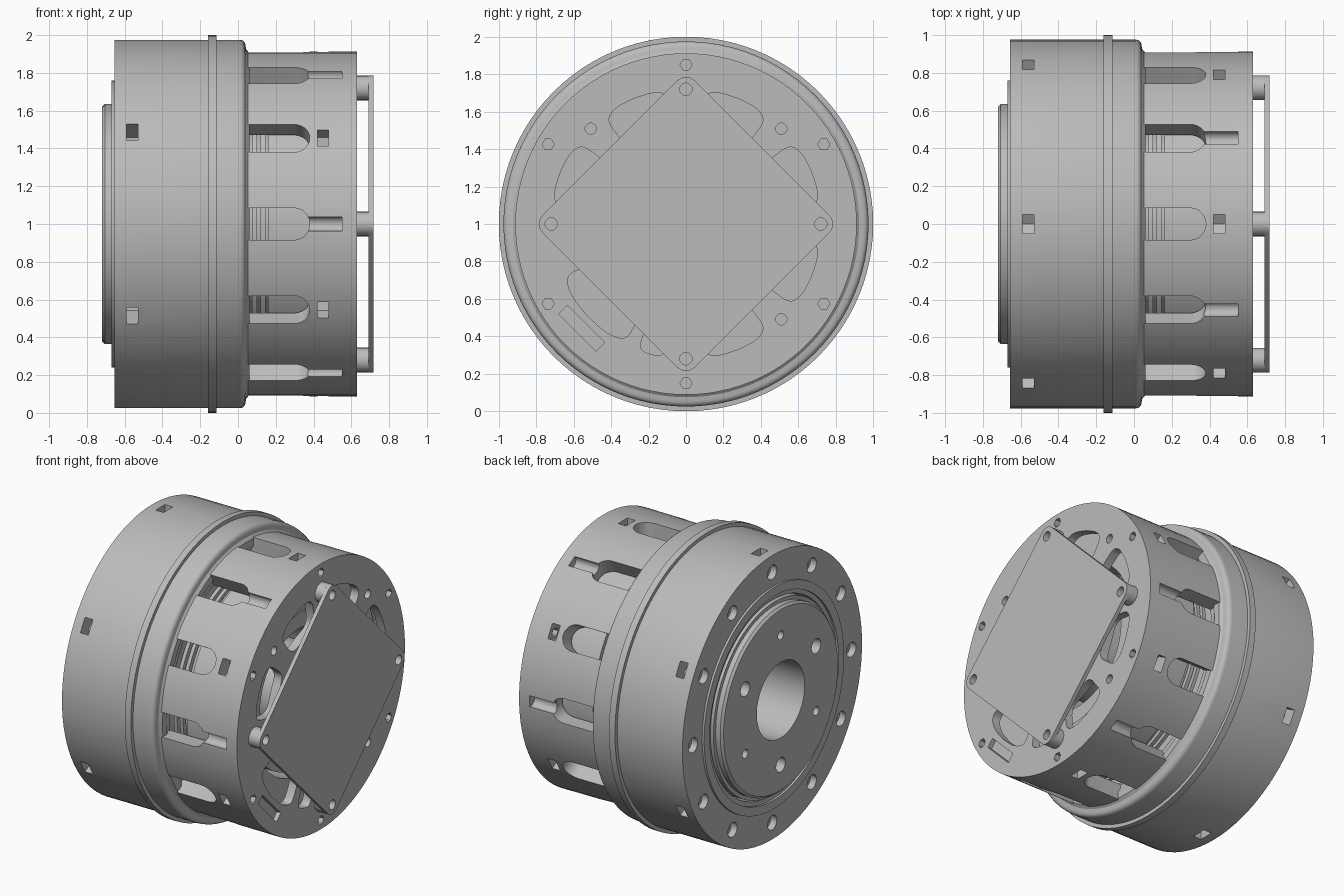
import bpy, bmesh
from math import sin, cos, pi, radians, copysign
from mathutils import Matrix

if "Cube" in bpy.data.objects:
    bpy.data.objects.remove(bpy.data.objects["Cube"])

grey = bpy.data.materials.new("plain_grey")
grey.use_nodes = True
grey.diffuse_color = (0.5, 0.5, 0.5, 1)
grey.node_tree.nodes["Principled BSDF"].inputs["Base Color"].default_value = (0.5, 0.5, 0.5, 1)

CENTRE = Matrix.Translation((0, 0, 1))          # the main axis runs along x at z = 1
AXIAL = Matrix(((0, 0, 1, 0), (1, 0, 0, 0), (0, 1, 0, 0), (0, 0, 0, 1)))


def turn(deg):
    return Matrix.Rotation(radians(deg), 4, 'X')


def polar(r, deg):
    return r * cos(radians(deg)), r * sin(radians(deg))


def circle(r, at=(0, 0), n=20):
    return [(at[0] + r * cos(2 * pi * i / n), at[1] + r * sin(2 * pi * i / n)) for i in range(n)]


def kidney(r0, r1, centre, half):
    """Curved window with rounded corners."""
    def soft(v):
        return copysign(abs(v) ** 0.5, v)
    out = []
    for i in range(36):
        t = 2 * pi * i / 36
        out.append(polar((r0 + r1) / 2 + (r1 - r0) / 2 * soft(cos(t)), centre + half * soft(sin(t))))
    return out


def prism(bm, pts, lo, hi, frame):
    """Extrude a flat outline from lo to hi along the frame's third axis."""
    rings = [[bm.verts.new(frame @ Matrix.Translation((u, v, w)).to_translation()) for u, v in pts]
             for w in (lo, hi)]
    n = len(pts)
    faces = [bm.faces.new(rings[0][::-1]), bm.faces.new(rings[1])]
    for i in range(n):
        j = (i + 1) % n
        faces.append(bm.faces.new((rings[0][i], rings[0][j], rings[1][j], rings[1][i])))
    bmesh.ops.recalc_face_normals(bm, faces=faces)


def finish(name, bm):
    bmesh.ops.recalc_face_normals(bm, faces=bm.faces)
    bm.transform(CENTRE)
    me = bpy.data.meshes.new(name)
    bm.to_mesh(me)
    bm.free()
    me.materials.append(grey)
    ob = bpy.data.objects.new(name, me)
    bpy.context.collection.objects.link(ob)
    return ob


def lathe(name, profile, seg=96):
    """Spin a closed (x, radius) profile about the main axis."""
    bm = bmesh.new()
    rings = [[bm.verts.new((x, *polar(r, 360 * s / seg))) for x, r in profile] for s in range(seg)]
    n = len(profile)
    for s in range(seg):
        a, b = rings[s], rings[(s + 1) % seg]
        for i in range(n):
            j = (i + 1) % n
            bm.faces.new((a[i], a[j], b[j], b[i]))
    return finish(name, bm)


def tube(name, x0, x1, r0, r1):
    return lathe(name, [(x0, r0), (x0, r1), (x1, r1), (x1, r0)])


def activate(ob):
    bpy.ops.object.select_all(action='DESELECT')
    ob.select_set(True)
    bpy.context.view_layer.objects.active = ob


def cut(ob, bm):
    cutter = finish("cutter", bm)
    cutter.hide_render = True
    mod = ob.modifiers.new("cuts", 'BOOLEAN')
    mod.operation, mod.solver, mod.use_self, mod.object = 'DIFFERENCE', 'EXACT', True, cutter
    activate(ob)
    bpy.ops.object.modifier_apply(modifier=mod.name)
    bpy.data.objects.remove(cutter)


def nut_pockets(bm, x):
    outline = [(-.05, 1.1), (-.05, .83), (0, .8), (.05, .83), (.05, 1.1)]
    for k in range(6):
        prism(bm, outline, x, x + .06, turn(60 * k) @ AXIAL)


# Gear housing with rounded rear lip, bolt holes and nut pockets
lip = [(.01 + .03 * sin(t * pi / 8), .945 + .03 * cos(t * pi / 8)) for t in range(5)]
housing = lathe("gear_housing", [(-.655, .67), (-.655, .975)] + lip +
                [(.043, .925), (.06, .905), (.06, .86), (0, .76), (-.55, .76), (-.55, .67)])
bm = bmesh.new()
nut_pockets(bm, -.59)
for k in range(12):
    at = polar(.86, 30 * k)
    prism(bm, circle(.05, at), -.7, -.61, AXIAL)
    prism(bm, circle(.028, at), -.62, -.4, AXIAL)
cut(housing, bm)
tube("flange_ring", -.16, -.115, .95, 1.0)
tube("bearing_ring", -.67, -.6, .7, .76)

# Output disc with bore and alternating large and small bolt holes
disc = lathe("output_disc", [(-.72, .26), (-.72, .62), (-.705, .635), (-.67, .635),
                             (-.67, .66), (-.5, .66), (-.4, .4), (-.4, .26)])
bm = bmesh.new()
for k in range(6):
    prism(bm, circle(.05 if k % 2 else .03, polar(.445, 90 + 60 * k)), -.8, -.6, AXIAL)
cut(disc, bm)

# Rear shell with closed end plate
shell = lathe("rear_shell", [(.02, .8), (.02, .912), (.63, .912), (.63, .2), (.57, .2), (.57, .8)])
bm = bmesh.new()
slot = [(.04, -.085)] + [(.295 + .085 * cos(t), .085 * sin(t))
                         for t in [pi * (i / 12 - .5) for i in range(13)]] + [(.04, .085)]
for k in range(12):
    prism(bm, slot, .7, 1.1, turn(30 * k))
    if k % 2:
        prism(bm, circle(.04, (0, .9)), .3, .55, turn(30 * k) @ AXIAL)
nut_pockets(bm, .42)
for k in range(6):
    prism(bm, circle(.032, polar(.85, 90 + 60 * k), 6), .47, .7, AXIAL)
for k in range(8):
    if k not in (4, 5):
        prism(bm, kidney(.5, .725, 22.5 + 45 * k, 15), .5, .7, AXIAL)
for k in range(4):
    if k != 2:
        prism(bm, circle(.03, polar(.72, 45 + 90 * k)), .5, .7, AXIAL)
# Cable window and connector slot
prism(bm, kidney(.52, .72, 223, 20), .5, .7, AXIAL)
prism(bm, kidney(.5, .72, 255, 6), .5, .7, AXIAL)
prism(bm, [(-.14, .755), (.14, .755), (.14, .82), (-.14, .82)], .6, .7, turn(135) @ AXIAL)
cut(shell, bm)

# Square control board with rounded corners, on four standoffs
bm = bmesh.new()
outline = []
for k in range(4):
    cy, cz = polar(.72, 90 * k)
    for i in range(9):
        dy, dz = polar(.065, 90 * k - 45 + 90 * i / 8)
        outline.append((cy + dy, cz + dz))
prism(bm, outline, .69, .717, AXIAL)
board = finish("control_board", bm)
holes = bmesh.new()
for k in range(4):
    prism(holes, circle(.033, polar(.72, 90 * k)), .6, .8, AXIAL)
cut(board, holes)
for k in range(4):
    bm = bmesh.new()
    prism(bm, circle(.065, polar(.72, 90 * k), 24), .625, .69, AXIAL)
    post = finish("standoff", bm)
    hole = bmesh.new()
    prism(hole, circle(.033, polar(.72, 90 * k)), .65, .8, AXIAL)
    cut(post, hole)

# Inner parts seen through the windows
tube("stator", .16, .5, .56, .78)
for i in range(3):
    tube("winding_ring", .03 + .045 * i, .055 + .045 * i, .58, .74)
tube("rotor", .06, .46, .42, .53)
tube("rotor_hub", -.3, .52, .12, .3)
tube("inner_plate", -.3, -.24, .12, .76)

# Toothed sun gear inside the bore
bm = bmesh.new()
prism(bm, [polar(.13 if i % 4 < 2 else .095, 360 * i / 56) for i in range(56)], -.45, -.25, AXIAL)
finish("sun_gear", bm)

# Smooth round surfaces, sharp edges kept
for ob in list(bpy.context.collection.objects):
    if ob.type == 'MESH' and ob.data.materials and ob.data.materials[0] == grey:
        activate(ob)
        bpy.ops.object.shade_smooth_by_angle(angle=radians(30))
